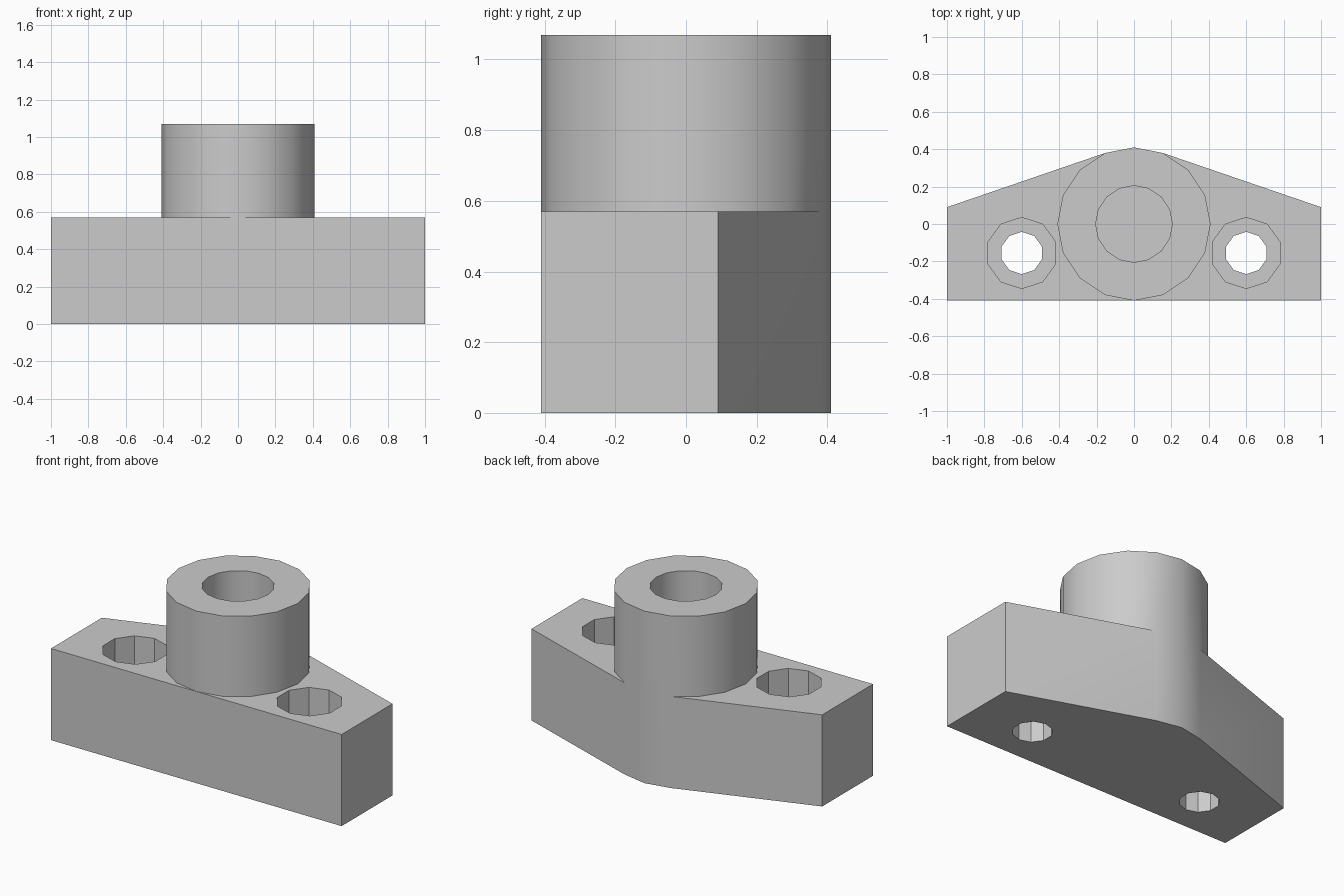
import bpy
import bmesh
from math import sin, cos, pi, radians

cube = bpy.data.objects.get("Cube")
if cube:
    bpy.data.objects.remove(cube, do_unlink=True)

BASE_TOP, BOSS_TOP = 0.57, 1.07
BOSS_R, BORE_R = 0.41, 0.205
HOLE_X, HOLE_Y = 0.6, -0.155
OVER = 0.1

grey = bpy.data.materials.new("plain grey")
grey.use_nodes = True
colour = (0.6, 0.6, 0.6, 1)
grey.diffuse_color = colour
grey.node_tree.nodes["Principled BSDF"].inputs["Base Color"].default_value = colour


def ring(r, sides, cx=0, cy=0):
    """Polygon with one corner pointing to the back."""
    turns = [pi / 2 + 2 * pi * i / sides for i in range(sides)]
    return [(cx + r * cos(a), cy + r * sin(a)) for a in turns]


def prism(name, outline, z0, z1):
    bm = bmesh.new()
    face = bm.faces.new([bm.verts.new((x, y, z0)) for x, y in outline])
    out = bmesh.ops.extrude_face_region(bm, geom=[face])
    top = [v for v in out["geom"] if isinstance(v, bmesh.types.BMVert)]
    bmesh.ops.translate(bm, vec=(0, 0, z1 - z0), verts=top)
    bmesh.ops.recalc_face_normals(bm, faces=bm.faces)
    mesh = bpy.data.meshes.new(name)
    bm.to_mesh(mesh)
    bm.free()
    mesh.materials.append(grey)
    ob = bpy.data.objects.new(name, mesh)
    bpy.context.collection.objects.link(ob)
    return ob


def combine(body, tool, operation):
    """Apply a boolean and discard the tool."""
    bpy.context.view_layer.objects.active = body
    mod = body.modifiers.new(operation, 'BOOLEAN')
    mod.operation, mod.solver, mod.object = operation, 'EXACT', tool
    bpy.ops.object.modifier_apply(modifier=mod.name)
    bpy.data.objects.remove(tool, do_unlink=True)


# Tapered base whose rounded back follows the boss
boss_outline = ring(BOSS_R, 16)
left_back, back, right_back = boss_outline[1], boss_outline[0], boss_outline[-1]
body = prism("flange_body", [(-1, -BOSS_R), (1, -BOSS_R), (1, 0.09),
                             right_back, back, left_back, (-1, 0.09)], 0, BASE_TOP)

# Boss with a blind bore
combine(body, prism("boss", boss_outline, 0, BOSS_TOP), 'UNION')
combine(body, prism("bore", ring(BORE_R, 16), BASE_TOP, BOSS_TOP + OVER), 'DIFFERENCE')

# Counterbored bolt holes
for side in (-1, 1):
    x = side * HOLE_X
    combine(body, prism("bolt_hole", ring(0.113, 10, x, HOLE_Y), -OVER, BASE_TOP + OVER), 'DIFFERENCE')
    combine(body, prism("counterbore", ring(0.19, 10, x, HOLE_Y), 0.28, BASE_TOP + OVER), 'DIFFERENCE')

# Rounded walls smooth, edges sharp
for ob in bpy.context.selected_objects:
    ob.select_set(False)
body.select_set(True)
bpy.context.view_layer.objects.active = body
bpy.ops.object.shade_smooth_by_angle(angle=radians(30))
